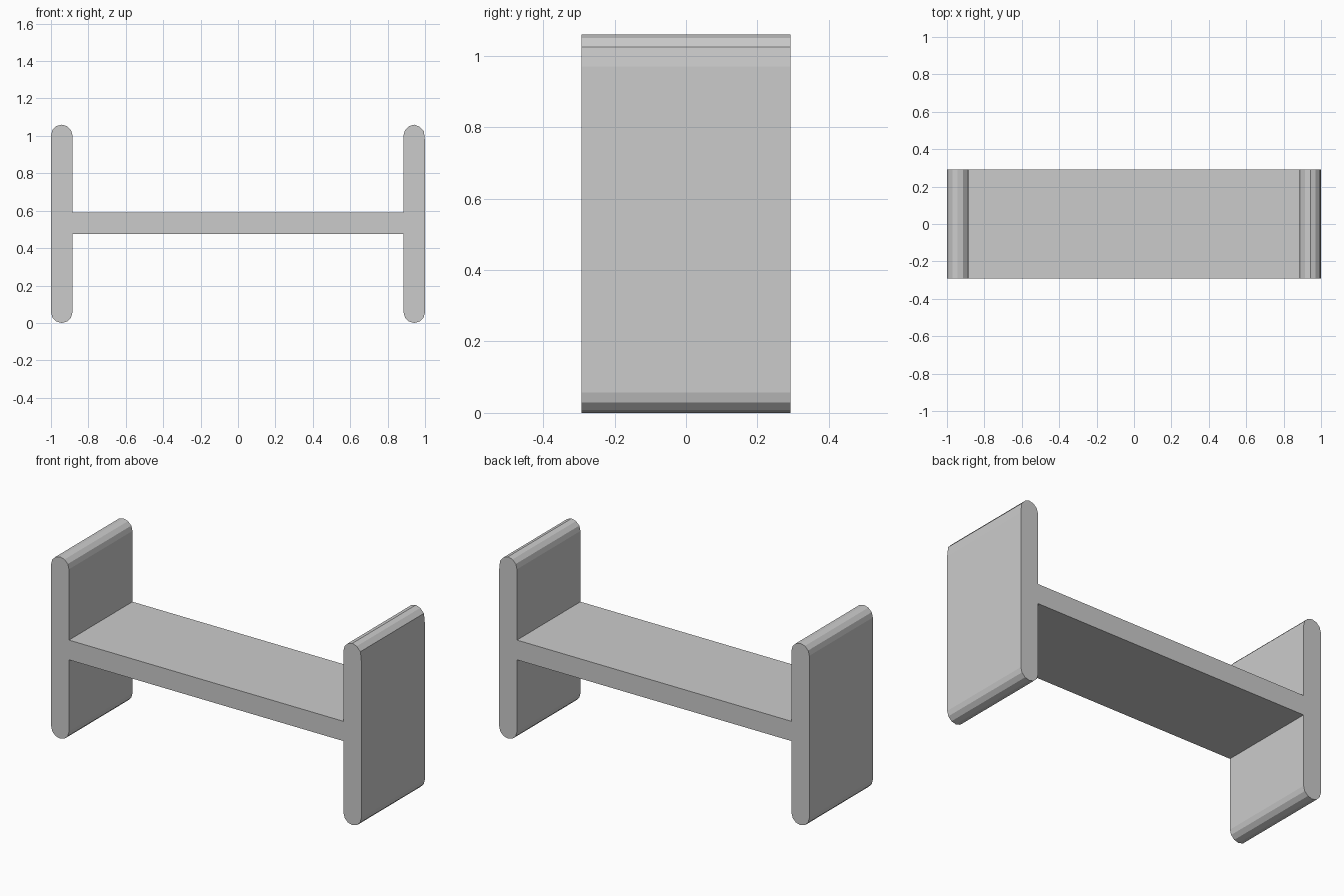
import bpy
import bmesh
from math import cos, sin, radians

# Remove the default object
cube = bpy.data.objects.get("Cube")
if cube:
    bpy.data.objects.remove(cube, do_unlink=True)

HEIGHT = 1.06
DEPTH = 0.585
RADIUS = 0.0575
CENTRE = 1 - RADIUS
WEB_BOTTOM, WEB_TOP = 0.475, 0.59


def material(name, value):
    mat = bpy.data.materials.new(name)
    mat.use_nodes = True
    colour = (value, value, value, 1)
    mat.diffuse_color = colour
    mat.node_tree.nodes["Principled BSDF"].inputs["Base Color"].default_value = colour
    return mat


def cap(x, z, start):
    """Faceted half circle, counterclockwise from the start angle."""
    return [(x + RADIUS * cos(radians(start + a)), z + RADIUS * sin(radians(start + a)))
            for a in range(0, 181, 30)]


# Slightly worn outer corner on the top of the left end
worn_top = [(1.0, 0.97), (0.994, 1.025), (0.97, 1.05)]
left_top = worn_top + cap(CENTRE, HEIGHT - RADIUS, 0)[3:]
inner = CENTRE - RADIUS

# H-shaped outline of both ends and the shelf between them
outline = cap(CENTRE, RADIUS, 180) + left_top
outline += [(inner, WEB_TOP), (-inner, WEB_TOP)]
outline += cap(-CENTRE, HEIGHT - RADIUS, 0)
outline += cap(-CENTRE, RADIUS, 180)
outline += [(-inner, WEB_BOTTOM), (inner, WEB_BOTTOM)]

# Extrude the outline from front to back
bm = bmesh.new()
face = bm.faces.new([bm.verts.new((x, -DEPTH / 2, z)) for x, z in outline])
result = bmesh.ops.extrude_face_region(bm, geom=[face], use_keep_orig=True)
back = [v for v in result["geom"] if isinstance(v, bmesh.types.BMVert)]
bmesh.ops.translate(bm, verts=back, vec=(0, DEPTH, 0))
bmesh.ops.recalc_face_normals(bm, faces=bm.faces)

mesh = bpy.data.meshes.new("beam_body")
bm.to_mesh(mesh)
bm.free()
mesh.materials.append(material("plain_grey", 0.6))
body = bpy.data.objects.new("beam_body", mesh)
bpy.context.collection.objects.link(body)
